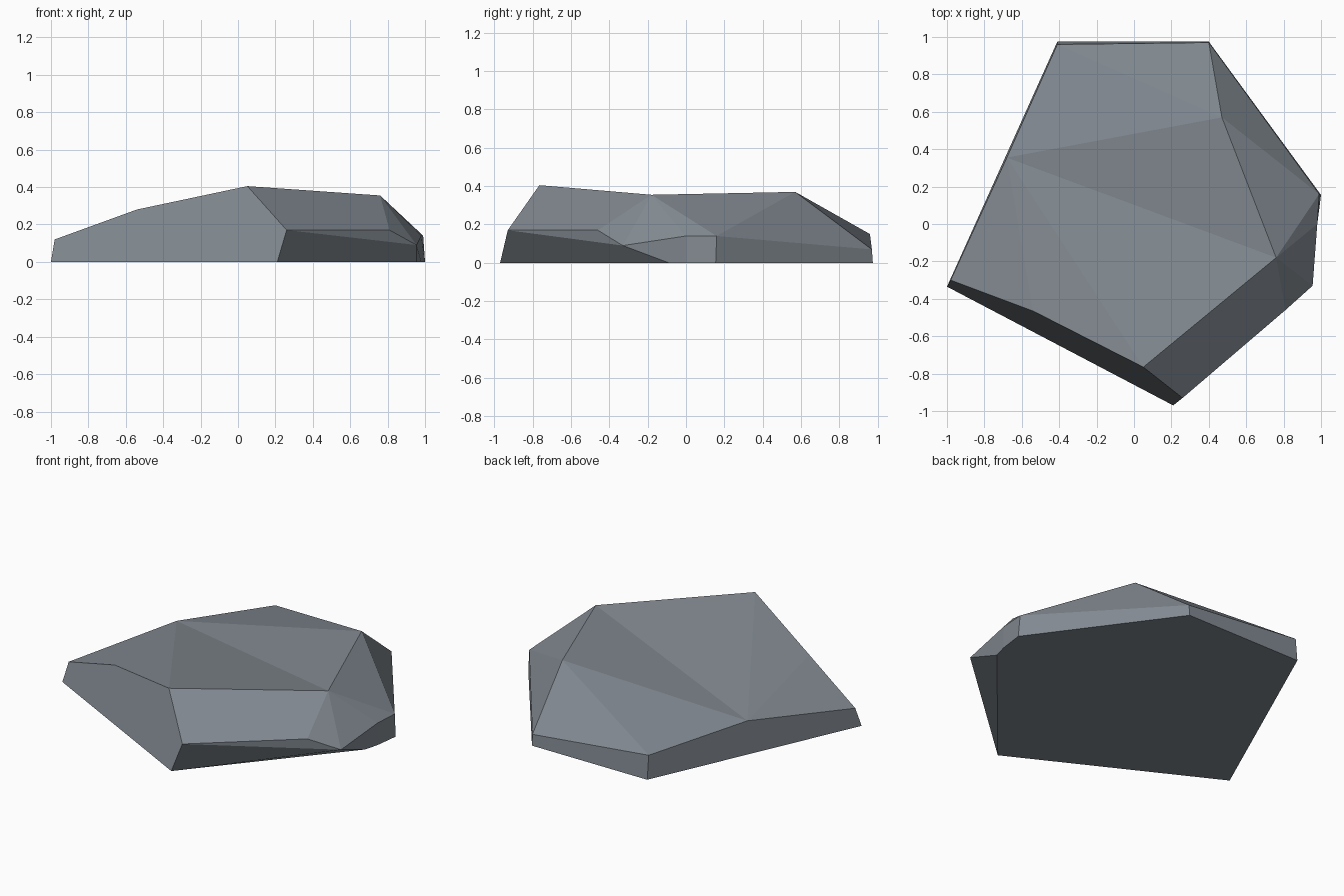
import bpy
import bmesh

if "Cube" in bpy.data.objects:
    bpy.data.objects.remove(bpy.data.objects["Cube"])

# corner points of the faceted rock, one letter each
P = {
    # upper ridge and shoulders
    "A": (0.05, -0.765, 0.405), "B": (0.76, -0.18, 0.355), "C": (0.47, 0.57, 0.37),
    "D": (-0.68, 0.355, 0.21), "E": (-0.54, -0.465, 0.28), "F": (-0.98, -0.30, 0.12),
    "G": (-0.41, 0.96, 0.15), "H": (0.40, 0.97, 0.07),
    # right-hand rim
    "I": (0.99, 0.16, 0.14), "J": (0.98, 0.0, 0.14), "K": (0.955, -0.33, 0.09),
    "L": (0.81, -0.46, 0.17), "M": (0.26, -0.93, 0.17),
    # foot outline
    "N": (0.21, -0.97, 0), "O": (0.955, -0.09, 0), "T": (0.98, 0.0, 0),
    "V": (1.0, 0.155, 0), "Q": (0.40, 0.975, 0), "R": (-0.41, 0.975, 0), "S": (-1.0, -0.335, 0),
}

# facets: top, front, right, back, left, underside
FACETS = ("GHC GCD DCB DBA DAE DEF "
          "NMAEFS AMLB BLK BKJ "
          "BJI BIC CIH HIVQ MKL NOKM KOTJ JTVI "
          "GRQH FSRGD NSRQVTO").split()

bm = bmesh.new()
verts = {k: bm.verts.new(co) for k, co in P.items()}
for f in FACETS:
    bm.faces.new([verts[k] for k in f])
bmesh.ops.recalc_face_normals(bm, faces=bm.faces)

mesh = bpy.data.meshes.new("rock")
bm.to_mesh(mesh)
bm.free()

# single stone colour
stone = bpy.data.materials.new("blue grey stone")
stone.diffuse_color = (0.22, 0.25, 0.28, 1)
stone.use_nodes = True
stone.node_tree.nodes["Principled BSDF"].inputs["Base Color"].default_value = stone.diffuse_color
mesh.materials.append(stone)

rock = bpy.data.objects.new("rock", mesh)
bpy.context.collection.objects.link(rock)
